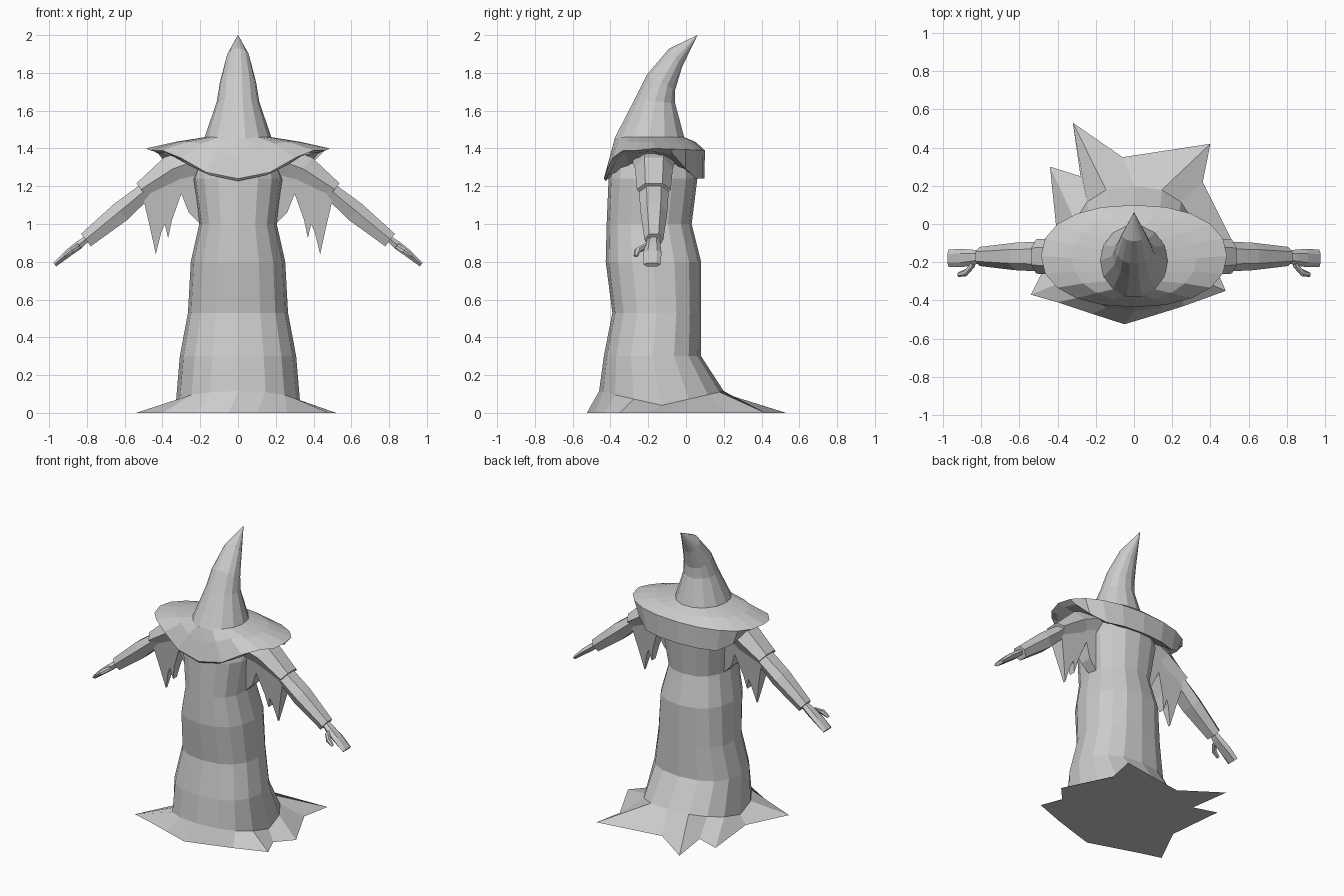
import bpy, bmesh, math
from mathutils import Vector

if "Cube" in bpy.data.objects:
    bpy.data.objects.remove(bpy.data.objects["Cube"])

cloth = bpy.data.materials.new("grey_cloth")
cloth.diffuse_color = (0.6, 0.6, 0.6, 1)
cloth.use_nodes = True
cloth.node_tree.nodes["Principled BSDF"].inputs["Base Color"].default_value = cloth.diffuse_color


def loft(name, rings, cap_start=True, cap_end=True, mirror=False):
    """Skin a list of equal-length rings; optionally mirror across x."""
    bm = bmesh.new()
    vr = [[bm.verts.new(p) for p in r] for r in rings]
    n = len(rings[0])
    for a, b in zip(vr, vr[1:]):
        for i in range(n):
            j = (i + 1) % n
            bm.faces.new((a[i], a[j], b[j], b[i]))
    if cap_start:
        bm.faces.new(vr[0][::-1])
    if cap_end:
        bm.faces.new(vr[-1])
    bmesh.ops.remove_doubles(bm, verts=bm.verts, dist=0.0005)
    bmesh.ops.recalc_face_normals(bm, faces=bm.faces)
    me = bpy.data.meshes.new(name)
    bm.to_mesh(me)
    bm.free()
    me.materials.append(cloth)
    ob = bpy.data.objects.new(name, me)
    bpy.context.collection.objects.link(ob)
    if mirror:
        ob.modifiers.new("mirror", 'MIRROR')
    return ob


def oval(n, hw, front, back, zf, power=1.0):
    """Horizontal ring from half width, front y, back y and a height rule."""
    out = []
    for i in range(n):
        t = 2 * math.pi * i / n
        c, s = math.cos(t), math.sin(t)
        c = math.copysign(abs(c) ** power, c)
        s = math.copysign(abs(s) ** power, s)
        p = Vector((hw * c, (front + back) / 2 + (back - front) / 2 * s, 0))
        p.z = zf(p, s) if callable(zf) else zf
        out.append(p)
    return out


# Robe with ragged hem spreading over the floor
hem = [(.42, -.21), (.52, -.10), (.36, .22), (.40, .42), (-.06, .35), (-.32, .53),
       (-.28, .25), (-.44, .30), (-.40, -.09), (-.54, -.37), (-.40, -.41), (-.22, -.47),
       (-.05, -.525), (.10, -.48), (.26, -.43), (.48, -.35)]
robe = [[Vector((x, y, 0)) for x, y in hem],
        oval(16, .33, -.46, .20, lambda p, s: .04 + .075 * abs(s), .85)]
for z, hw, f, b in [(.30, .308, -.435, .08), (.53, .265, -.39, .08), (.80, .25, -.425, .08),
                    (1.0, .205, -.42, .03), (1.24, .24, -.41, .06), (1.37, .20, -.39, .05)]:
    robe.append(oval(16, hw, f, b, z, .85))
loft("robe", robe)


# Hat brim: wide side lobes, drooping front, deep band at the back
def edge_z(p, s):
    if s >= 0:
        return 1.39 + .01 * (1 - s)
    x = abs(p.x)
    if x > .36:
        return 1.39
    return 1.28 + .11 * (x - .2) / .16 if x > .2 else 1.24 + .04 * x / .2


def band_z(p, s):
    if s < 0:
        return edge_z(p, s) - .012
    return 1.385 - .145 * min(1, max(0, (s - .3) / .5))


loft("hat_brim", [
    oval(20, .175, -.375, -.01, 1.46),
    oval(20, .33, -.405, .05, lambda p, s: 1.435 - .085 * max(0, 1 - abs(p.x) / .22) * (s < 0)),
    oval(20, .487, -.435, .10, edge_z, .9),
    oval(20, .44, -.425, .098, band_z, .9),
    oval(20, .20, -.38, .04, lambda p, s: 1.36 - .09 * abs(s))], False, False)


# Bent pointed crown, rings leaning back toward the tip
crown = []
for hw, f, zf, b, zb in [(.178, -.385, 1.45, -.005, 1.46), (.112, -.275, 1.66, -.055, 1.64),
                         (.096, -.21, 1.79, -.055, 1.71), (.062, -.09, 1.93, -.02, 1.83),
                         (.001, .06, 2.0, .061, 2.0)]:
    crown.append(oval(14, hw, f, b,
                      lambda p, s, zf=zf, zb=zb: (zf + zb) / 2 + (zb - zf) / 2 * s))
loft("hat_crown", crown)


# Arms
def limb(name, stations):
    """Six-sided tube in the xz plane: (x, z, half thickness, y centre, half width)."""
    d = Vector((.79, 0, -.61))
    up = Vector((.61, 0, .79))
    rings = []
    for x, z, h, y, w in stations:
        c = Vector((x, y, z))
        rings.append([c + up * h * a + Vector((0, w * b, 0)) for a, b in
                      [(1, .5), (1, -.5), (.1, -1), (-1, -.6), (-1, .6), (.1, 1)]])
    return loft(name, rings, mirror=True)


limb("upper_sleeve", [(.16, 1.35, .085, -.17, .12), (.34, 1.285, .085, -.17, .10),
                      (.51, 1.18, .045, -.17, .09)])
limb("forearm_sleeve", [(.46, 1.20, .04, -.17, .08), (.62, 1.065, .055, -.17, .072),
                        (.805, .915, .042, -.17, .05)])
limb("hand", [(.79, .93, .015, -.17, .03), (.84, .89, .022, -.175, .04),
              (.90, .845, .02, -.178, .048), (.97, .785, .012, -.18, .046)])
limb("thumb", [(.84, .885, .014, -.21, .02), (.88, .86, .014, -.255, .02),
               (.92, .83, .007, -.265, .012)])

# Ragged cloth hanging under the sleeves: wedge, thick above and thin at the points
rag = [(.24, 1.28), (.37, 1.27), (.515, 1.19), (.47, 1.0), (.435, .84), (.405, .96), (.387, 1.0),
       (.37, .925), (.35, 1.02), (.30, 1.16), (.26, 1.06), (.20, 1.0)]


def rag_side(sign):
    return [Vector((x, -.17 + sign * (.008 + .07 * max(0, (z - .84) / .44)), z)) for x, z in rag]


loft("sleeve_rags", [rag_side(-1), rag_side(1)], mirror=True)
